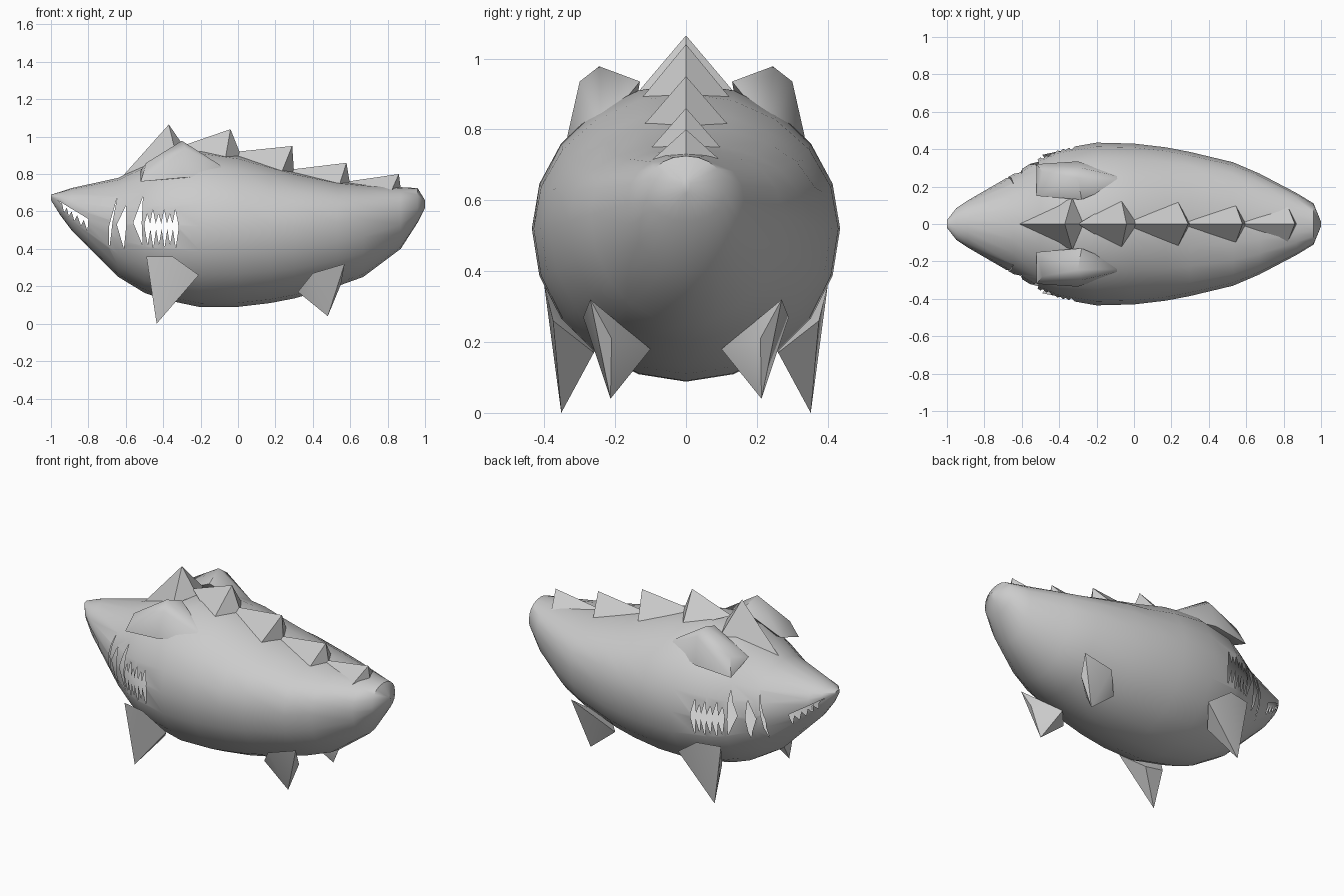
import bpy, bmesh, math

if "Cube" in bpy.data.objects:
    bpy.data.objects.remove(bpy.data.objects["Cube"])

SEGMENTS = 20

skin = bpy.data.materials.new("grey_skin")
skin.diffuse_color = (0.6, 0.6, 0.6, 1)
skin.use_nodes = True
skin.node_tree.nodes["Principled BSDF"].inputs["Base Color"].default_value = skin.diffuse_color


def finish(bm, name, angle=40):
    bmesh.ops.recalc_face_normals(bm, faces=bm.faces)
    mesh = bpy.data.meshes.new(name)
    bm.to_mesh(mesh)
    bm.free()
    obj = bpy.data.objects.new(name, mesh)
    bpy.context.collection.objects.link(obj)
    mesh.materials.append(skin)
    smooth(obj, angle)
    return obj


def smooth(obj, angle):
    bpy.ops.object.select_all(action='DESELECT')
    obj.select_set(True)
    bpy.context.view_layer.objects.active = obj
    bpy.ops.object.shade_smooth_by_angle(angle=math.radians(angle))


def hull(name, points, angle=40):
    bm = bmesh.new()
    for p in points:
        bm.verts.new(p)
    res = bmesh.ops.convex_hull(bm, input=bm.verts[:])
    loose = [v for v in bm.verts if not v.link_faces]
    bmesh.ops.delete(bm, geom=loose, context='VERTS')
    return finish(bm, name, angle)


def pair(name, points, angle=40):
    for side, s in (("left", 1), ("right", -1)):
        hull(f"{name}_{side}", [(x, s * y, z) for x, y, z in points], angle)


def prism(name, outline):
    """Extrude an x-z outline right across the body."""
    bm = bmesh.new()
    face = bm.faces.new([bm.verts.new((x, -0.8, z)) for x, z in outline])
    ext = bmesh.ops.extrude_face_region(bm, geom=[face])["geom"]
    for v in ext:
        if isinstance(v, bmesh.types.BMVert):
            v.co.y = 0.8
    return finish(bm, name)


# Body: x, half width, bottom, height of widest point, top
sections = [
    (-1.0, .02, .66, .68, .69), (-.95, .085, .58, .66, .705),
    (-.89, .125, .50, .62, .725), (-.64, .27, .25, .54, .78),
    (-.5, .355, .165, .52, .85), (-.4, .40, .13, .52, .90),
    (-.2, .435, .088, .52, .93), (0, .43, .09, .52, .90),
    (.17, .41, .11, .52, .85), (.3, .385, .135, .52, .81),
    (.53, .33, .20, .54, .76), (.67, .27, .25, .56, .745),
    (.87, .165, .40, .59, .73), (.96, .11, .54, .62, .725),
    (1.0, .012, .62, .64, .66)]
bm = bmesh.new()
rings = []
for x, half, bottom, mid, top in sections:
    ring = []
    for i in range(SEGMENTS):
        a = 2 * math.pi * i / SEGMENTS
        s = math.sin(a)
        if s > 0:
            z = mid + (top - mid) * s ** (0.8 if x > 0.25 else 1)
        else:
            z = mid + (mid - bottom) * s
        ring.append(bm.verts.new((x, half * math.cos(a), z)))
    rings.append(ring)
for r0, r1 in zip(rings, rings[1:]):
    for i in range(SEGMENTS):
        j = (i + 1) % SEGMENTS
        bm.faces.new((r0[i], r0[j], r1[j], r1[i]))
bm.faces.new(rings[0])
bm.faces.new(rings[-1])
body = finish(bm, "body", 50)

# Jagged mouth openings
front_teeth = [(-.965, .66), (-.80, .56), (-.805, .495), (-.825, .555),
               (-.84, .525), (-.86, .58), (-.875, .55), (-.89, .60),
               (-.905, .575), (-.915, .62), (-.93, .595), (-.94, .64)]
fangs = [[(-.645, .68), (-.69, .52), (-.688, .40), (-.67, .55)],
         [(-.60, .63), (-.648, .53), (-.61, .40), (-.598, .52)],
         [(-.61, .40), (-.635, .45), (-.63, .46)],
         [(-.508, .68), (-.56, .54), (-.51, .42), (-.515, .54)]]
fangs.pop(2)
back_teeth = []
for i in range(13):
    x = -.50 + .015 * i
    back_teeth.append((x, .535 if i % 2 == 0 else .575 + .012 * (i % 4)))
for i in range(12, -1, -1):
    x = -.50 + .015 * i
    back_teeth.append((x + .002, .505 if i % 2 == 0 else .43 - .008 * (i % 4)))
for n, outline in enumerate([front_teeth, back_teeth] + fangs):
    cutter = prism(f"mouth_cutter_{n}", outline)
    cutter.hide_render = True
    mod = body.modifiers.new("mouth", 'BOOLEAN')
    mod.object = cutter
    mod.operation = 'DIFFERENCE'
    mod.solver = 'EXACT'
deps = bpy.context.evaluated_depsgraph_get()
cut_mesh = bpy.data.meshes.new_from_object(body.evaluated_get(deps))
body.modifiers.clear()
body.data = cut_mesh
for o in [o for o in bpy.data.objects if o.name.startswith("mouth_cutter")]:
    bpy.data.objects.remove(o)

# Leave the body a hollow shell by removing the walls that cross it
bm = bmesh.new()
bm.from_mesh(cut_mesh)
walls = [f for f in bm.faces
         if min(v.co.y for v in f.verts) < -.04 and max(v.co.y for v in f.verts) > .04]
bmesh.ops.delete(bm, geom=walls, context='FACES')
bm.to_mesh(cut_mesh)
bm.free()
smooth(body, 50)

# Back crest: front foot, tip, back foot, side foot
crest = [((-.62, .785), (-.37, 1.065), (-.27, .92), (-.33, .14, .90)),
         ((-.30, .95), (-.04, 1.04), (.02, .89), (-.07, .14, .87)),
         ((-.05, .915), (.29, .95), (.30, .80), (.23, .13, .80)),
         ((.25, .82), (.58, .86), (.60, .74), (.54, .11, .735)),
         ((.55, .755), (.86, .80), (.87, .72), (.82, .10, .71))]
for n, (front, tip, back, side) in enumerate(crest):
    pts = [(p[0], 0, p[1]) for p in (front, tip, back)]
    pts += [(side[0], s * side[1], side[2]) for s in (1, -1)]
    hull(f"crest_spike_{n + 1}", pts, 30)

# Brows
pair("brow", [(-.30, .245, .978), (-.28, .30, .935), (-.28, .13, .935),
              (-.49, .28, .86), (-.52, .32, .76), (-.52, .15, .82),
              (-.30, .335, .78), (-.02, .24, .80)], 50)

# Legs
pair("front_leg", [(-.435, .352, 0), (-.49, .37, .36), (-.45, .33, .15),
                   (-.21, .375, .26), (-.30, .26, .17), (-.42, .26, .19),
                   (-.35, .40, .36)], 50)
pair("hind_leg", [(.48, .213, .04), (.32, .21, .17), (.57, .27, .32),
                  (.55, .21, .21), (.42, .10, .18), (.40, .29, .27)], 50)
